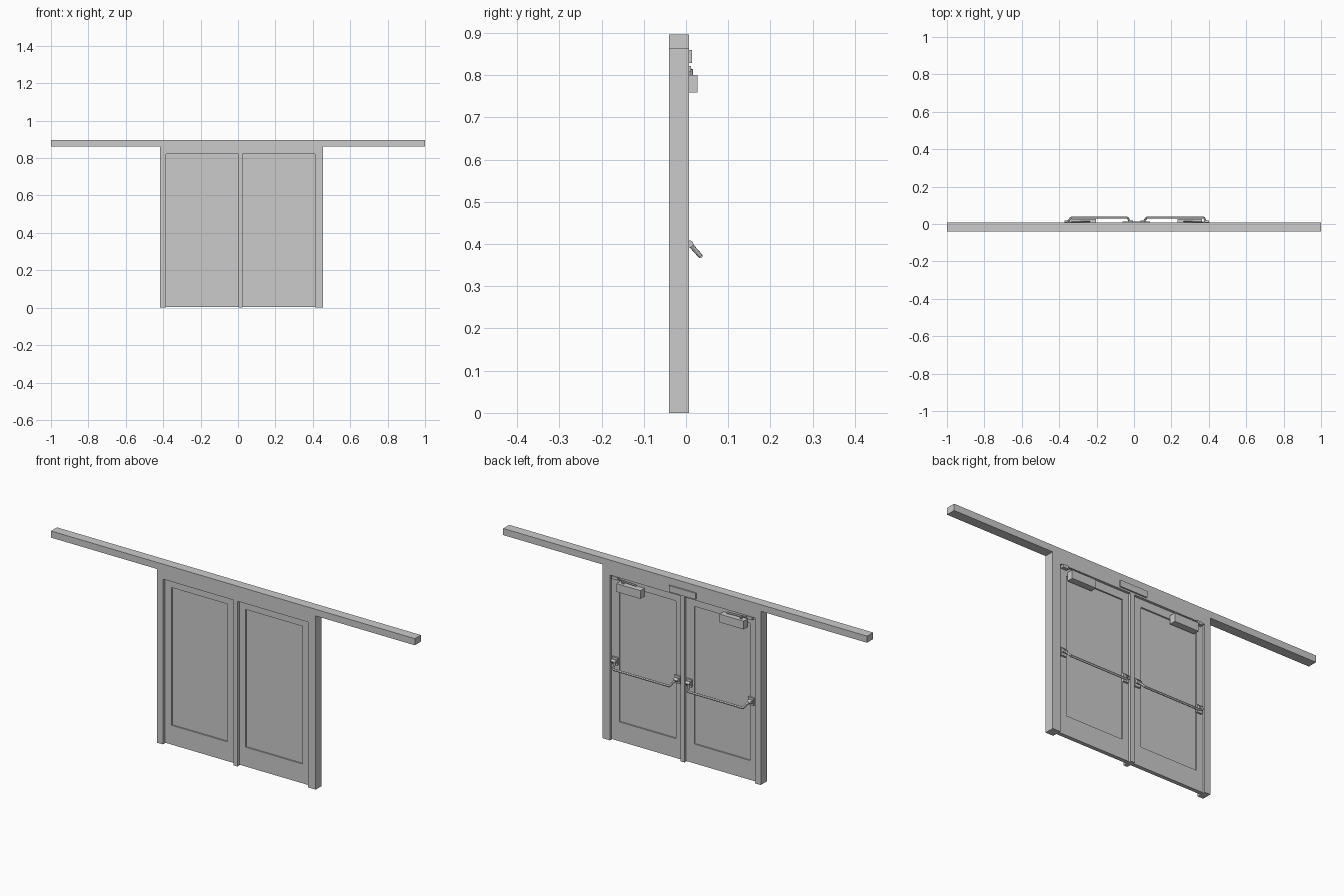
import bpy, bmesh
from mathutils import Vector

if "Cube" in bpy.data.objects:
    bpy.data.objects.remove(bpy.data.objects["Cube"])

Y0, Y1 = -0.040, 0.007          # wall frame depth
D0, D1 = -0.024, -0.005         # door leaf depth


def finish(name, bm):
    bmesh.ops.recalc_face_normals(bm, faces=bm.faces)
    me = bpy.data.meshes.new(name)
    bm.to_mesh(me)
    bm.free()
    ob = bpy.data.objects.new(name, me)
    bpy.context.collection.objects.link(ob)
    return ob


def extrude_y(name, pts, y0, y1):
    bm = bmesh.new()
    f = bm.faces.new([bm.verts.new((x, y0, z)) for x, z in pts])
    ext = bmesh.ops.extrude_face_region(bm, geom=[f], use_keep_orig=True)
    for v in ext["geom"]:
        if isinstance(v, bmesh.types.BMVert):
            v.co.y = y1
    return finish(name, bm)


def box(name, x0, x1, y0, y1, z0, z1):
    x0, x1 = sorted((x0, x1))
    return extrude_y(name, [(x0, z0), (x1, z0), (x1, z1), (x0, z1)], y0, y1)


def ring(name, outer, inner, y0, y1):
    # rectangular frame, each rect is x0, x1, z0, z1
    bm = bmesh.new()
    loops = []
    for r, y in ((outer, y0), (inner, y0), (inner, y1), (outer, y1)):
        a, b, c, d = r
        loops.append([bm.verts.new((x, y, z)) for x, z in ((a, c), (b, c), (b, d), (a, d))])
    for i in range(4):
        p, q = loops[i], loops[(i + 1) % 4]
        for k in range(4):
            n = (k + 1) % 4
            bm.faces.new((p[k], p[n], q[n], q[k]))
    return finish(name, bm)


def rod(name, a, b, r, sides=12):
    a, b = Vector(a), Vector(b)
    bm = bmesh.new()
    bmesh.ops.create_cone(bm, cap_ends=True, segments=sides, radius1=r, radius2=r, depth=(b - a).length)
    rot = (b - a).to_track_quat('Z', 'Y').to_matrix().to_4x4()
    rot.translation = (a + b) / 2
    bm.transform(rot)
    ob = finish(name, bm)
    if sides > 6:
        bpy.context.view_layer.objects.active = ob
        ob.select_set(True)
        bpy.ops.object.shade_smooth_by_angle()
        ob.select_set(False)
    return ob


# Jambs, mullion, transom and long header in one outline
extrude_y("door_frame", [
    (-0.416, 0), (-0.385, 0), (-0.385, 0.821), (0.003, 0.821), (0.003, 0), (0.025, 0),
    (0.025, 0.821), (0.413, 0.821), (0.413, 0), (0.455, 0), (0.455, 0.863), (1, 0.863),
    (1, 0.896), (-1, 0.896), (-1, 0.863), (-0.416, 0.863)], Y0, Y1)

# Strike plate above the mullion
box("header_plate", -0.062, 0.085, Y1 - 0.002, 0.014, 0.829, 0.860)

doors = [("left", (-0.385, 0.003), (-0.349, -0.042), (-0.374, -0.003), -0.335, 1),
         ("right", (0.025, 0.413), (0.059, 0.370), (0.031, 0.405), 0.364, -1)]

for side, (x0, x1), (p0, p1), (m0, m1), cx, s in doors:
    # Leaf and inset panel
    ring(side + "_door_leaf", (x0, x1, 0.003, 0.821), (p0, p1, 0.099, 0.783), D0, D1)
    box(side + "_door_panel", p0, p1, -0.017, -0.012, 0.099, 0.783)

    # Crossbar with its two pivots and slanted levers
    b0, b1 = m0 + 0.037, m1 - 0.031
    rod(side + "_crossbar", (b0, 0.034, 0.372), (b1, 0.034, 0.372), 0.0055)
    for tag, m, d, b in (("a", m0, 1, b0), ("b", m1, -1, b1)):
        box(f"{side}_pivot_plate_{tag}", m, m + d * 0.030, D1, 0.004, 0.380, 0.418)
        rod(f"{side}_pivot_{tag}", (m + d * 0.003, 0.009, 0.400), (m + d * 0.027, 0.009, 0.400), 0.0085)
        rod(f"{side}_lever_{tag}", (m + d * 0.018, 0.009, 0.400), (b, 0.034, 0.372), 0.0055)

    # Overhead closer: body, spindle, folded arm and frame foot
    box(side + "_closer_body", cx, cx + s * 0.132, D1, 0.027, 0.759, 0.800)
    sx, fx = cx + s * 0.025, cx + s * 0.10
    rod(side + "_closer_spindle", (sx, 0.010, 0.798), (sx, 0.010, 0.813), 0.006)
    rod(side + "_closer_arm_lower", (sx, 0.010, 0.809), (fx, 0.014, 0.809), 0.003, 4)
    rod(side + "_closer_arm_upper", (fx, 0.014, 0.812), (cx - s * 0.02, 0.009, 0.814), 0.003, 4)
    box(side + "_closer_foot", cx - s * 0.036, cx - s * 0.005, D1, 0.012, 0.808, 0.822)
